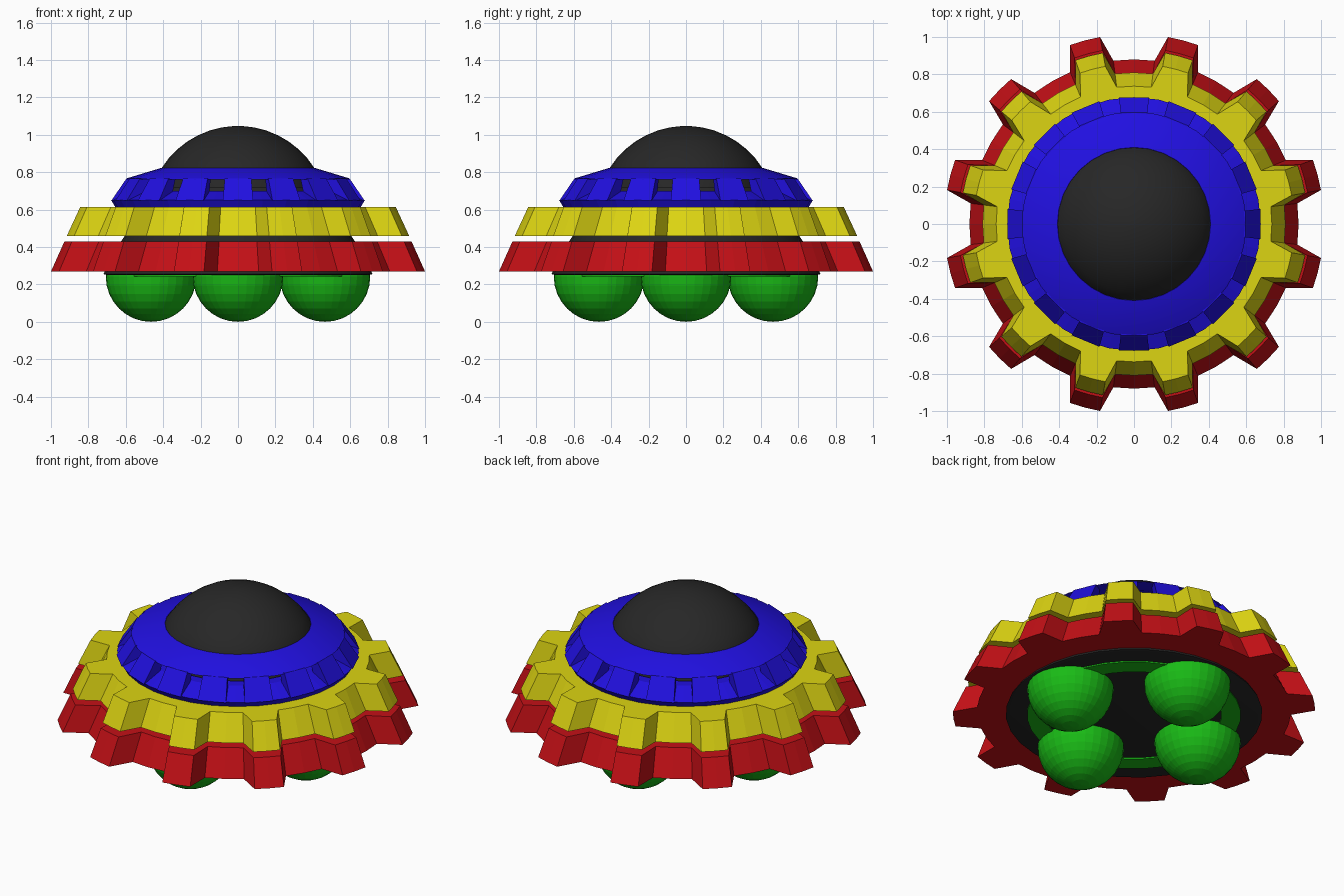
import bpy, math
from math import sin, cos, radians, pi

if "Cube" in bpy.data.objects:
    bpy.data.objects.remove(bpy.data.objects["Cube"])


def material(name, rgb):
    m = bpy.data.materials.new(name)
    m.diffuse_color = (*rgb, 1)
    m.use_nodes = True
    m.node_tree.nodes["Principled BSDF"].inputs["Base Color"].default_value = m.diffuse_color
    return m


BLACK = material("black", (0.02, 0.02, 0.02))
BLUE = material("blue", (0.015, 0.005, 0.75))
YELLOW = material("yellow", (0.72, 0.66, 0.006))
RED = material("red", (0.55, 0.005, 0.008))
GREEN = material("green", (0.01, 0.5, 0.008))


def make(name, verts, faces, mat):
    mesh = bpy.data.meshes.new(name)
    mesh.from_pydata(verts, [], faces)
    mesh.update()
    ob = bpy.data.objects.new(name, mesh)
    bpy.context.collection.objects.link(ob)
    mesh.materials.append(mat)
    return ob


def smooth(ob, angle=25):
    bpy.ops.object.select_all(action='DESELECT')
    ob.select_set(True)
    bpy.context.view_layer.objects.active = ob
    bpy.ops.object.shade_smooth_by_angle(angle=radians(angle))


def loft(name, loops, mat, closed=False):
    """Skin between loops of equal length; first to last wraps if closed."""
    n, k = len(loops[0]), len(loops)
    faces = []
    for i in range(k if closed else k - 1):
        a, b = i * n, (i + 1) % k * n
        faces += [(a + j, a + (j + 1) % n, b + (j + 1) % n, b + j) for j in range(n)]
    if not closed:
        faces += [tuple(reversed(range(n))), tuple(range((k - 1) * n, k * n))]
    return make(name, [p for l in loops for p in l], faces, mat)


def circle(r, z, n=32):
    return [(r * cos(2 * pi * j / n), r * sin(2 * pi * j / n), z) for j in range(n)]


def lathe(name, profile, mat, closed=False, n=32):
    return loft(name, [circle(r, z, n) for r, z in profile], mat, closed)


def gear(name, z0, z1, tip, root, inner, mat, inset=0.073, teeth=12):
    """Toothed ring whose walls lean inwards towards the top."""
    shape = [(-7.8, 0), (-4.7, 1), (0, 1), (4.7, 1), (7.8, 0), (15, 0)]
    pts = [(radians(15 + t * 360 / teeth + a), tip if out else root)
           for t in range(teeth) for a, out in shape]

    def loop(z, radius):
        return [(radius(r) * cos(a), radius(r) * sin(a), z) for a, r in pts]
    return loft(name, [loop(z0, lambda r: r), loop(z1, lambda r: r - inset),
                       loop(z1, lambda r: inner), loop(z0, lambda r: inner)], mat, True)


# Black hull and spherical canopy
dome = [(0.484 * cos(radians(a)), 0.563 + 0.484 * sin(radians(a)))
        for a in (32, 40, 48, 56, 64, 72, 80, 87)]
smooth(lathe("hull", [(0.70, 0.25), (0.72, 0.255), (0.71, 0.275), (0.625, 0.43),
                      (0.605, 0.46), (0.52, 0.615), (0.47, 0.72)], BLACK))
smooth(lathe("canopy", [(0.44, 0.72)] + dome + [(0.004, 1.047)], BLACK))

# Toothed rings
gear("lower_gear", 0.27, 0.43, 1.016, 0.88, 0.66, RED)
gear("upper_gear", 0.46, 0.615, 0.93, 0.81, 0.52, YELLOW)

# Blue collar: sill, roof and pillars between the windows
lathe("collar_sill", [(0.655, 0.612), (0.678, 0.65), (0.56, 0.70), (0.50, 0.70),
                      (0.50, 0.612)], BLUE, True)
smooth(lathe("collar_roof", [(0.60, 0.762), (0.592, 0.768), (0.41, 0.823),
                             (0.39, 0.80), (0.50, 0.762)], BLUE, True))
verts, faces = [], []
for i in range(16):
    b = len(verts)
    for r, z in ((0.682, 0.648), (0.60, 0.767), (0.54, 0.767), (0.58, 0.648)):
        for side in (-6.8, 6.8):
            a = radians(i * 22.5 + side)
            verts.append((r * cos(a), r * sin(a), z))
    faces += [tuple(b + q for q in f) for f in
              ((0, 1, 3, 2), (2, 3, 5, 4), (4, 5, 7, 6), (6, 7, 1, 0),
               (0, 2, 4, 6), (7, 5, 3, 1))]
make("collar_pillars", verts, faces, BLUE)

# Underside ring and four landing balls
lathe("underside_ring", [(0.49, 0.242), (0.60, 0.242), (0.60, 0.26), (0.49, 0.26)],
      GREEN, True)
for i in range(4):
    a = i * pi / 2
    bpy.ops.mesh.primitive_uv_sphere_add(segments=32, ring_count=16, radius=0.242,
                                         location=(0.465 * cos(a), 0.465 * sin(a), 0.242))
    ball = bpy.context.object
    ball.name = f"landing_ball_{i + 1}"
    ball.data.materials.append(GREEN)

# Consistent outward normals
for ob in bpy.data.objects:
    bpy.ops.object.select_all(action='DESELECT')
    ob.select_set(True)
    bpy.context.view_layer.objects.active = ob
    bpy.ops.object.mode_set(mode='EDIT')
    bpy.ops.mesh.select_all(action='SELECT')
    bpy.ops.mesh.normals_make_consistent(inside=False)
    bpy.ops.object.mode_set(mode='OBJECT')
